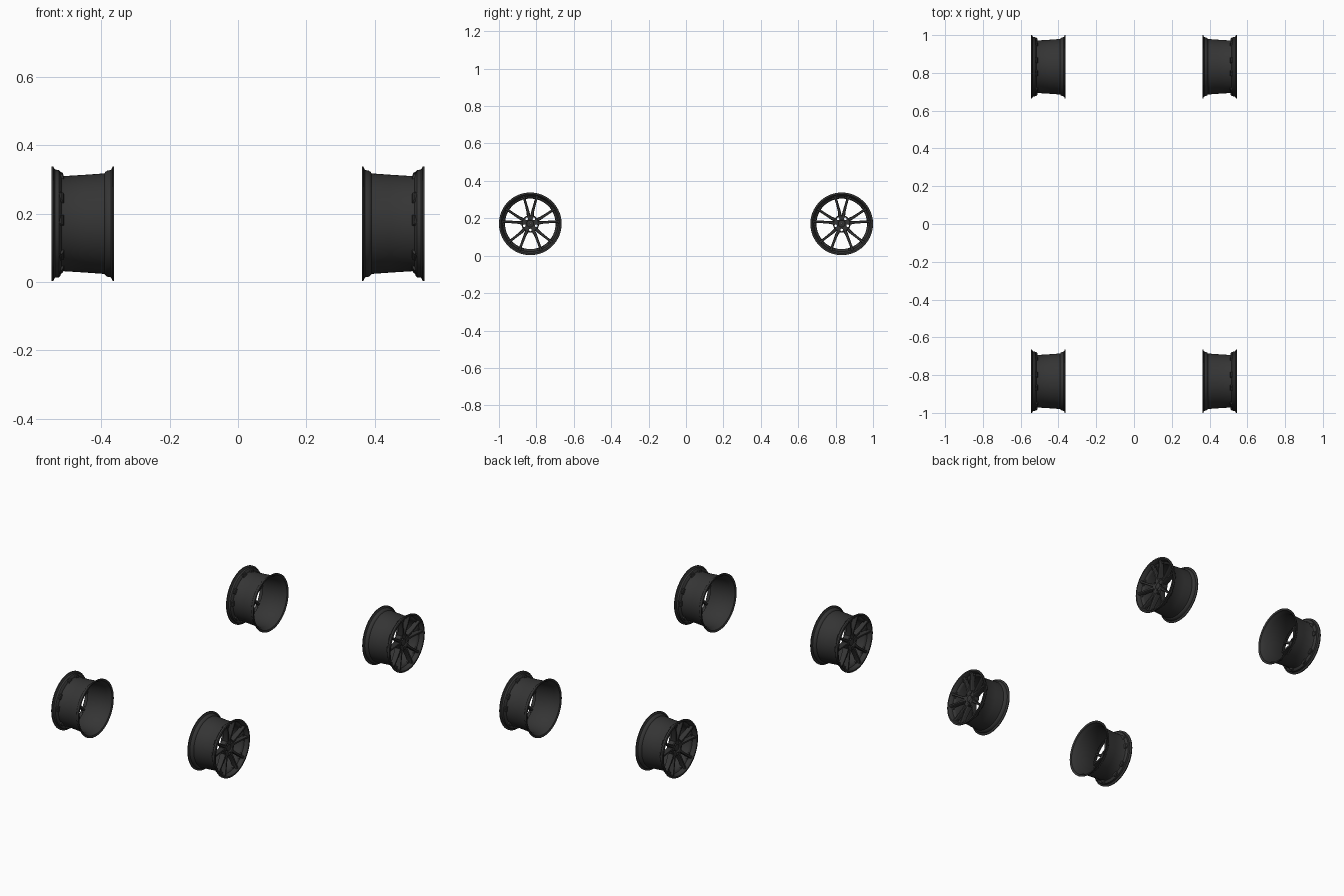
import bpy, bmesh, math
from mathutils import Matrix, Vector

if "Cube" in bpy.data.objects:
    bpy.data.objects.remove(bpy.data.objects["Cube"])

R = 0.1675
SEG = 80
paint = bpy.data.materials.new("dark_metal")
paint.diffuse_color = (0.035, 0.035, 0.035, 1)
paint.use_nodes = True
paint.node_tree.nodes["Principled BSDF"].inputs["Base Color"].default_value = paint.diffuse_color


def finish(bm, name, angle=35):
    bmesh.ops.recalc_face_normals(bm, faces=bm.faces)
    me = bpy.data.meshes.new(name)
    bm.to_mesh(me)
    bm.free()
    ob = bpy.data.objects.new(name, me)
    bpy.context.collection.objects.link(ob)
    me.materials.append(paint)
    bpy.ops.object.select_all(action='DESELECT')
    ob.select_set(True)
    bpy.context.view_layer.objects.active = ob
    bpy.ops.object.shade_smooth_by_angle(angle=math.radians(angle))
    return ob


def lathe(name, profile, seg=SEG):
    # closed (x, radius) profile revolved about the x axle
    bm = bmesh.new()
    rings = []
    for i in range(seg):
        a = 2 * math.pi * i / seg
        rings.append([bm.verts.new((x, r * math.cos(a), r * math.sin(a))) for x, r in profile])
    n = len(profile)
    for i in range(seg):
        p, q = rings[i], rings[(i + 1) % seg]
        for j in range(n):
            k = (j + 1) % n
            bm.faces.new((p[j], p[k], q[k], q[j]))
    return finish(bm, name)


def loft(bm, sections, rot):
    # bridge matching point loops and cap the ends
    loops = [[bm.verts.new(rot @ Vector(p)) for p in s] for s in sections]
    n = len(loops[0])
    for a, b in zip(loops, loops[1:]):
        for j in range(n):
            k = (j + 1) % n
            bm.faces.new((a[j], a[k], b[k], b[j]))
    bm.faces.new(loops[0])
    bm.faces.new(loops[-1])


# rim barrel: outer side of the shell, then back along the inside
W = -0.184
rim = lathe("rim_barrel", [
    (0, R - .001), (-.002, R), (-.006, R), (-.008, .1625), (-.011, .158), (-.022, .157),
    (-.026, .153), (-.030, .142), (-.036, .139), (-.10, .143), (-.155, .147), (-.158, .151),
    (-.163, .155), (-.174, .157), (-.178, .163), (-.179, R), (W + .001, R), (W, R - .001),
    (W, .163), (-.180, .156), (-.170, .152), (-.155, .143), (-.036, .135), (-.030, .138),
    (-.024, .148), (-.012, .151), (-.004, .154), (0, .158)])

# hub with a centre bore, cap and lug holes
hub = lathe("hub", [(-.020, .022), (-.018, .026), (-.020, .043), (-.024, .047),
                    (-.056, .046), (-.060, .043), (-.060, .018), (-.030, .018), (-.024, .018)], 60)
cap = lathe("centre_cap", [(-.021, .0005), (-.021, .015), (-.023, .0185), (-.032, .0185), (-.032, .0005)], 40)
bm = bmesh.new()
for i in range(5):
    a = math.radians(54 + 72 * i)
    m = Matrix.Translation((-.04, .033 * math.cos(a), .033 * math.sin(a))) @ Matrix.Rotation(math.pi / 2, 4, 'Y')
    bmesh.ops.create_cone(bm, cap_ends=True, segments=16, radius1=.007, radius2=.007, depth=.1, matrix=m)
cutter = finish(bm, "lug_cutter")
mod = hub.modifiers.new("lug_holes", 'BOOLEAN')
mod.object = cutter
mod.solver = 'EXACT'
bpy.context.view_layer.objects.active = hub
bpy.ops.object.modifier_apply(modifier=mod.name)
bpy.data.objects.remove(cutter)

# five split spokes: two legs each, chamfered front edges, flared into the rim
bm = bmesh.new()
path = [(.036, .008, .0100, -.022, -.056), (.065, .0125, .0080, -.017, -.050),
        (.105, .0235, .0068, -.011, -.040), (.136, .0325, .0070, -.007, -.034),
        (.149, .0375, .0100, -.005, -.028)]
for i in range(5):
    rot = Matrix.Rotation(math.radians(72 * i), 3, 'X')
    for s in (-1, 1):
        secs = []
        for r, off, w, f, b in path:
            c = s * off
            secs.append([(b, c - w * .8, r), (f - .005, c - w, r), (f, c - w * .65, r),
                         (f, c + w * .65, r), (f - .005, c + w, r), (b, c + w * .8, r)])
        loft(bm, secs, rot)
spokes = finish(bm, "split_spokes", 25)

# raised pads behind the bead seat where the legs land
bm = bmesh.new()
for i in range(10):
    a = 72 * (i // 2) + (14 if i % 2 else -14)
    rot = Matrix.Rotation(math.radians(a), 3, 'X')
    loft(bm, [[(-.022, -w, r), (-.022, w, r), (x, w * .8, r), (x, -w * .8, r)]
              for r, w, x in ((.137, .019, -.037), (.149, .017, -.034), (.152, .015, -.030))], rot)
pads = finish(bm, "spoke_pads")

# four wheels, faces outward
parts = [rim, hub, cap, spokes, pads]
for side in (1, -1):
    for end in (1, -1):
        base = Matrix.Translation((side * .546, end * (1 - R), .1705))
        if side < 0:
            base = base @ Matrix.Rotation(math.pi, 4, 'Z')
        for p in parts:
            o = p.copy()
            o.name = "%s_%s_%s" % ("right" if side > 0 else "left", "back" if end > 0 else "front", p.name)
            o.matrix_world = base
            bpy.context.collection.objects.link(o)
for p in parts:
    bpy.data.objects.remove(p)
